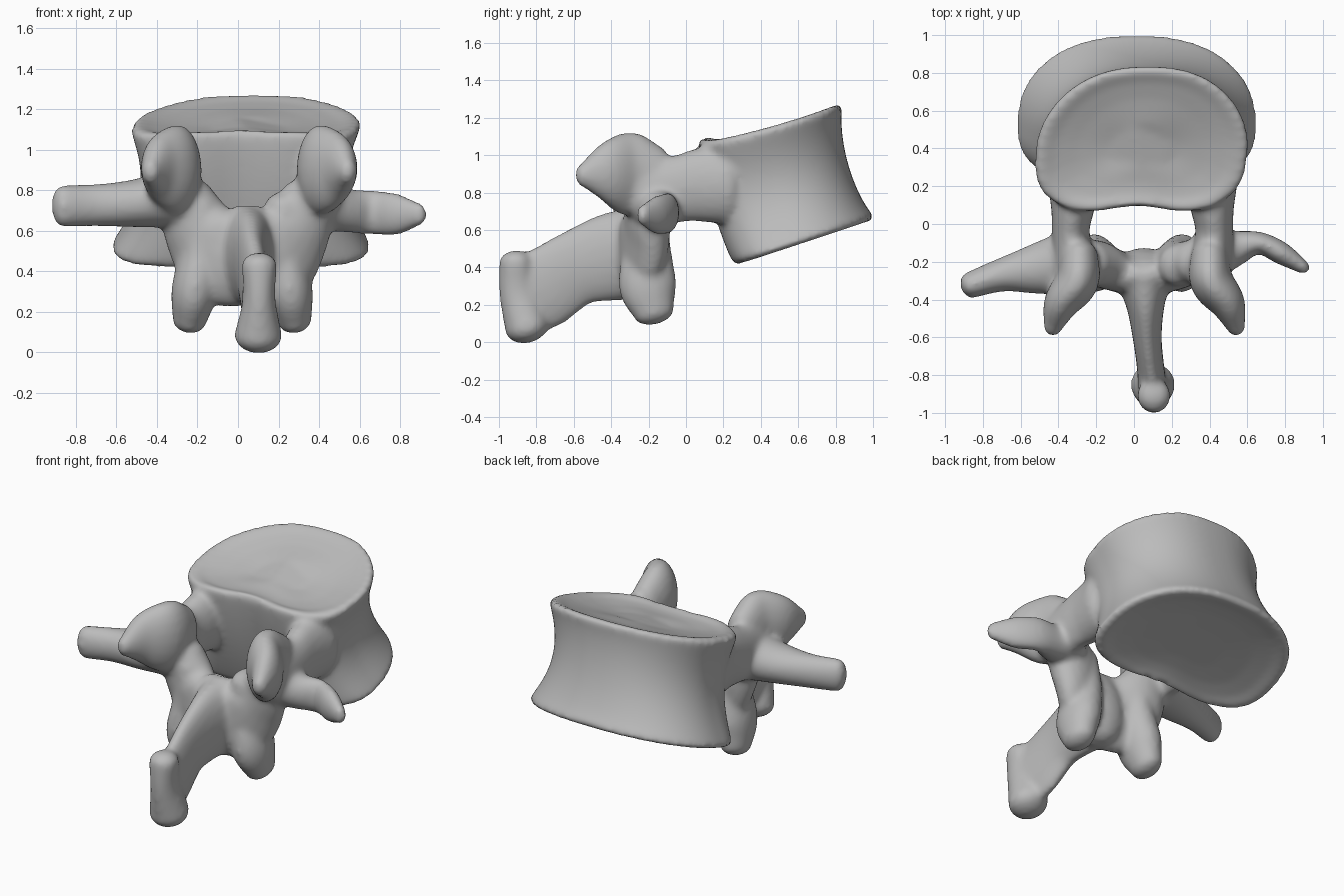
import bpy, bmesh
from math import sin, cos, pi, exp
from mathutils import Vector

if "Cube" in bpy.data.objects:
    bpy.data.objects.remove(bpy.data.objects["Cube"])

bone = bpy.data.materials.new("bone grey")
bone.use_nodes = True
colour = (0.5, 0.5, 0.5, 1)
bone.diffuse_color = colour
bone.node_tree.nodes["Principled BSDF"].inputs["Base Color"].default_value = colour

bm = bmesh.new()


def loft(rings):
    """Skin a closed solid over a list of equally long point rings."""
    loops = [[bm.verts.new(p) for p in ring] for ring in rings]
    count = len(loops[0])
    faces = [bm.faces.new(loops[0]), bm.faces.new(loops[-1])]
    for low, high in zip(loops, loops[1:]):
        for i in range(count):
            j = (i + 1) % count
            faces.append(bm.faces.new((low[i], low[j], high[j], high[i])))
    bmesh.ops.recalc_face_normals(bm, faces=faces)


def spline(points, steps=6):
    """Catmull-Rom through vectors of any size."""
    pts = [Vector(p) for p in points]
    pts = [pts[0] * 2 - pts[1]] + pts + [pts[-1] * 2 - pts[-2]]
    out = []
    for a, b, c, d in zip(pts, pts[1:], pts[2:], pts[3:]):
        for s in range(steps):
            t = s / steps
            out.append((b * 2 + (c - a) * t + (a * 2 - b * 5 + c * 4 - d) * t * t
                        + (b * 3 - a - c * 3 + d) * t ** 3) / 2)
    return out + [pts[-2]]


def limb(sections, up=(0, 0, 1), mirror=None, sides=20):
    """Oval limb; every section is a centre, a half width and a half height."""
    centres = [Vector(s[:3]) for s in sections]
    if mirror is not None:
        for c in centres:
            c.x = 2 * mirror - c.x
    path = spline(centres)
    sizes = spline([s[3:] + (0,) for s in sections])
    rings = []
    last = len(path) - 1
    for k, (c, size) in enumerate(zip(path, sizes)):
        along = (path[min(k + 1, last)] - path[max(k - 1, 0)]).normalized()
        side = along.cross(Vector(up)).normalized()
        rise = side.cross(along)

        def oval(scale, shift):
            return [c + along * shift + side * (size.x * scale * cos(2 * pi * i / sides))
                    + rise * (size.y * scale * sin(2 * pi * i / sides)) for i in range(sides)]

        # Rounded caps close both ends
        bulge = min(size.x, size.y) * 0.7
        cap = [oval(cos(q), bulge * sin(q)) for q in (0.4, 0.8, 1.2, 1.45)]
        if k == 0:
            rings += [oval(cos(q), -bulge * sin(q)) for q in (1.45, 1.2, 0.8, 0.4)]
        rings.append(oval(1, 0))
        if k == last:
            rings += cap
    loft(rings)


def body_ring(t, scale=1.0, lift=0.0, sides=64):
    """Kidney-shaped tilted section of the body, t from bottom to top."""
    def mix(a, b):
        return a + (b - a) * t
    waist = (4 * t * (1 - t)) ** 0.8
    half = mix(0.645, 0.57) - 0.095 * waist ** 1.5
    front = mix(0.465, 0.44) - 0.06 * waist
    back = mix(0.33, 0.37) + 0.03 * waist
    mid_y = mix(0.55, 0.4)
    ring = []
    for i in range(sides):
        a = 2 * pi * i / sides
        c, s = cos(a), sin(a)
        u = abs(c) ** 0.85 * (1 if c > 0 else -1)
        if s > 0:
            v = s ** mix(0.95, 1.12) * front
        else:
            v = -abs(s) ** 0.6 * back * (1 - 0.17 * exp(-(u / 0.4) ** 2))
        v *= scale
        z = mix(0.51, 1.16) + lift + mix(max(0.33 * v, -0.085), max(0.26 * v, -0.07))
        # The upper rim droops sideways and leans to one side
        z -= mix(0, 0.025) * c * c
        x = mix(0.013, 0.043) + u * half * scale + mix(0, 0.08) * v
        ring.append(Vector((x, mid_y + v, z)))
    return ring


# Vertebral body with flared rims and dished end plates
dish = [(0.3, 0.03), (0.6, 0.025), (0.8, 0.012), (0.9, -0.005), (0.96, -0.006)]
rings = [body_ring(0, s, d) for s, d in dish]
rings += [body_ring(0.025 + 0.95 * k / 12) for k in range(13)]
rings += [body_ring(1, s, -d) for s, d in reversed(dish)]
loft(rings)

middle = 0.045
for mirror in (None, middle):
    # Pedicle joining the body to the arch
    limb([(-0.32, 0.22, 0.85, 0.14, 0.22), (-0.325, 0.08, 0.84, 0.115, 0.2),
          (-0.335, -0.05, 0.82, 0.1, 0.18), (-0.31, -0.24, 0.8, 0.12, 0.19)], mirror=mirror)
    # Lamina sloping from the pedicle to the midline
    limb([(-0.25, -0.2, 0.76, 0.12, 0.13), (-0.19, -0.21, 0.61, 0.12, 0.19),
          (-0.09, -0.25, 0.49, 0.11, 0.25), (0.05, -0.28, 0.475, 0.11, 0.25)], mirror=mirror)

# Superior articular processes
for mirror in (None, 0.055):
    limb([(-0.29, -0.16, 0.88, 0.1, 0.17), (-0.3, -0.3, 0.9, 0.115, 0.225),
          (-0.385, -0.42, 0.905, 0.095, 0.175), (-0.435, -0.56, 0.89, 0.045, 0.06)],
         mirror=mirror)

# Inferior articular processes
for mirror in (None, 0.02):
    limb([(-0.19, -0.22, 0.72, 0.1, 0.11), (-0.18, -0.21, 0.5, 0.11, 0.13),
          (-0.215, -0.205, 0.3, 0.115, 0.155), (-0.24, -0.17, 0.155, 0.085, 0.11)],
         up=(0, 1, 0), mirror=mirror)

# Transverse processes, the right one blunt and the left one tapered
limb([(-0.33, -0.2, 0.76, 0.17, 0.15), (-0.5, -0.235, 0.735, 0.14, 0.12),
      (-0.7, -0.27, 0.725, 0.09, 0.105), (-0.87, -0.325, 0.72, 0.07, 0.105)])
limb([(0.4, -0.16, 0.74, 0.15, 0.14), (0.53, -0.13, 0.7, 0.1, 0.11),
      (0.66, -0.1, 0.69, 0.06, 0.11), (0.78, -0.155, 0.68, 0.06, 0.105),
      (0.905, -0.235, 0.68, 0.035, 0.055)])

# Spinous process: shaft, then the upright knob at its end
limb([(0.05, -0.25, 0.48, 0.17, 0.25), (0.06, -0.42, 0.45, 0.105, 0.235),
      (0.07, -0.6, 0.39, 0.077, 0.205), (0.09, -0.78, 0.28, 0.073, 0.22),
      (0.1, -0.9, 0.26, 0.08, 0.21)])
limb([(0.105, -0.91, 0.43, 0.09, 0.09), (0.105, -0.9, 0.27, 0.08, 0.1),
      (0.1, -0.85, 0.08, 0.12, 0.12)], up=(0, 1, 0))

mesh = bpy.data.meshes.new("vertebra")
bm.to_mesh(mesh)
bm.free()
mesh.materials.append(bone)
vertebra = bpy.data.objects.new("vertebra", mesh)
bpy.context.collection.objects.link(vertebra)
bpy.context.view_layer.objects.active = vertebra
vertebra.select_set(True)

# Fuse all parts into one skin and soften the joints
fuse = vertebra.modifiers.new("fuse", "REMESH")
fuse.mode = "VOXEL"
fuse.voxel_size = 0.015
fuse.use_smooth_shade = True
soften = vertebra.modifiers.new("soften", "SMOOTH")
soften.factor = 0.5
soften.iterations = 16
for name in ("fuse", "soften"):
    bpy.ops.object.modifier_apply(modifier=name)
bpy.ops.object.shade_smooth()
